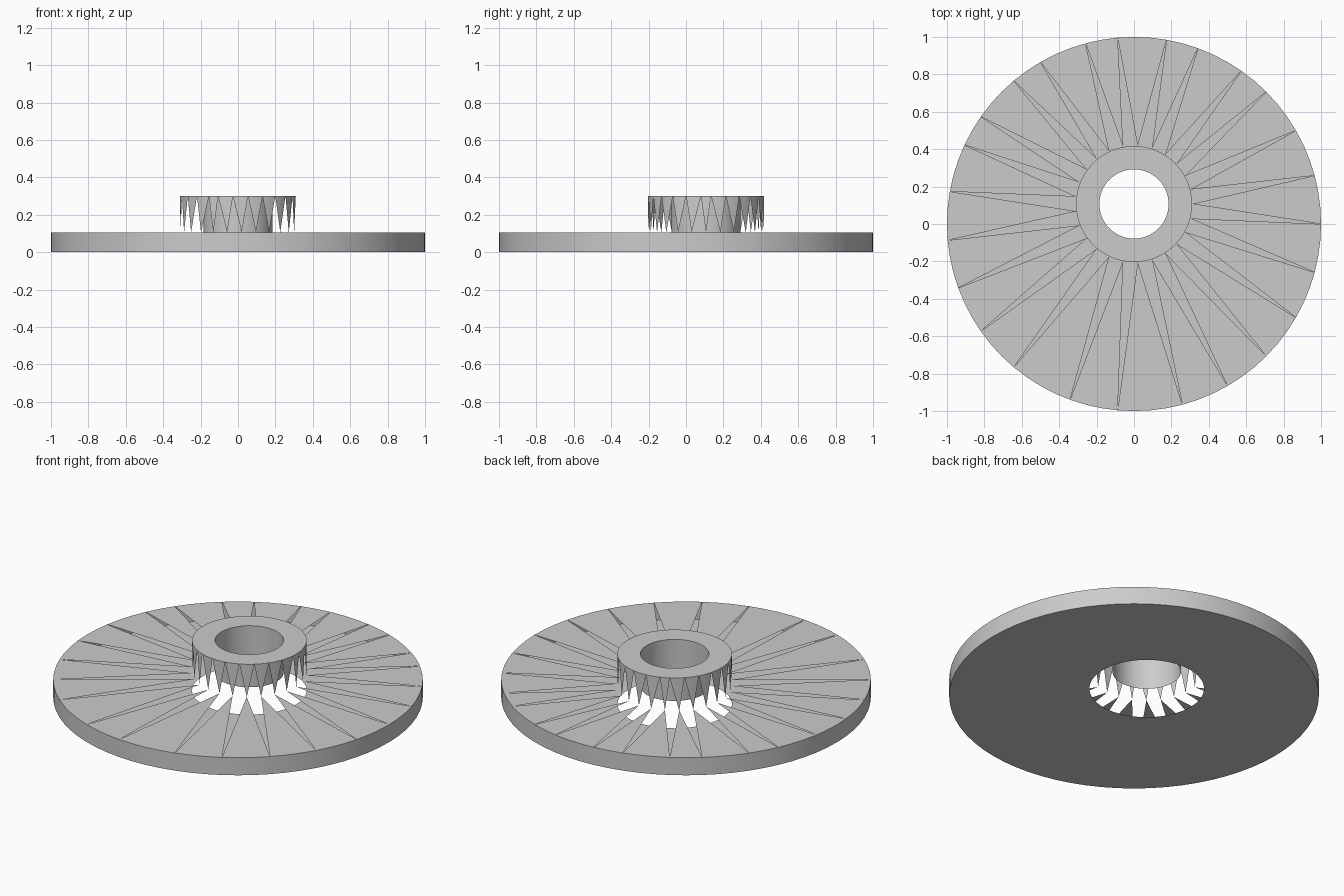
import bpy, bmesh
from math import cos, sin, atan2, radians, degrees, pi
from mathutils import Vector

if "Cube" in bpy.data.objects:
    bpy.data.objects.remove(bpy.data.objects["Cube"], do_unlink=True)

SEGS, TEETH = 72, 25           # round edges, and teeth round the hub
DISC_R, HUB_R, BORE_R = 1.0, 0.31, 0.185
DISC_Z, HUB_Z = 0.105, 0.3
HUB_C = Vector((0, 0.107, 0))  # the hub sits off centre
STEP = 2 * pi / SEGS

grey = bpy.data.materials.new("light_grey")
grey.use_nodes = True
grey.diffuse_color = (0.6, 0.6, 0.6, 1)
grey.node_tree.nodes["Principled BSDF"].inputs["Base Color"].default_value = grey.diffuse_color


def point(centre, radius, angle, z):
    return centre + Vector((radius * cos(angle), radius * sin(angle), z))


def ring(bm, centre, radius, z):
    return [bm.verts.new(point(centre, radius, i * STEP, z)) for i in range(SEGS)]


def bridge(bm, a, b):
    for i in range(SEGS):
        j = (i + 1) % SEGS
        bm.faces.new((a[i], a[j], b[j], b[i]))


def fans(bm, rim, tips, ends):
    """Join each tip to the stretch of rim between two neighbouring ends."""
    for k, tip in enumerate(tips):
        first, last = ends[k - 1], ends[k]
        for i in range(first, first + (last - first) % SEGS):
            bm.faces.new((tip, rim[i % SEGS], rim[(i + 1) % SEGS]))


def finish(bm, name):
    mesh = bpy.data.meshes.new(name)
    bm.to_mesh(mesh)
    bm.free()
    mesh.materials.append(grey)
    ob = bpy.data.objects.new(name, mesh)
    bpy.context.collection.objects.link(ob)
    bpy.ops.object.select_all(action='DESELECT')
    ob.select_set(True)
    bpy.context.view_layer.objects.active = ob
    bpy.ops.object.shade_smooth_by_angle(angle=radians(30))


tip_angles = [2 * pi * k / TEETH for k in range(TEETH)]
mid_angles = [a + pi / TEETH for a in tip_angles]


def gap_end(angle):
    """Rim index where a circle resting on the hub touches the disc edge."""
    u = Vector((cos(angle), sin(angle), 0))
    b = HUB_C + u * HUB_R
    c = b + u * (DISC_R - b.length_squared) / (2 * (1 + b.dot(u)))
    return round(atan2(c.y, c.x) / STEP) % SEGS


# Disc: underside with a hole, edge wall, and a top of wedges with open slits
bm = bmesh.new()
origin = Vector((0, 0, 0))
hole = ring(bm, HUB_C, HUB_R, 0)
low = ring(bm, origin, DISC_R, 0)
high = ring(bm, origin, DISC_R, DISC_Z)
bridge(bm, low, hole)
bridge(bm, low, high)
tips = [bm.verts.new(point(HUB_C, HUB_R, a, DISC_Z)) for a in tip_angles]
fans(bm, high, tips, [gap_end(a) for a in mid_angles])
for f in bm.faces:
    f.normal_update()
    if (f.normal.z > 0) != (f.calc_center_median().z > DISC_Z / 2) and abs(f.normal.z) > 0.5:
        f.normal_flip()
finish(bm, "slotted_disc")

# Hub: bore tube, top ring, and an outer wall of teeth pointing down
bm = bmesh.new()
bore_low = ring(bm, HUB_C, BORE_R, DISC_Z)
bore_high = ring(bm, HUB_C, BORE_R, HUB_Z)
rim = ring(bm, HUB_C, HUB_R, HUB_Z)
bridge(bm, bore_high, bore_low)
bridge(bm, rim, bore_high)
tips = [bm.verts.new(point(HUB_C, HUB_R, a, DISC_Z)) for a in tip_angles]
fans(bm, rim, tips, [round(a / STEP) % SEGS for a in mid_angles])
bmesh.ops.recalc_face_normals(bm, faces=bm.faces)
finish(bm, "toothed_hub")
